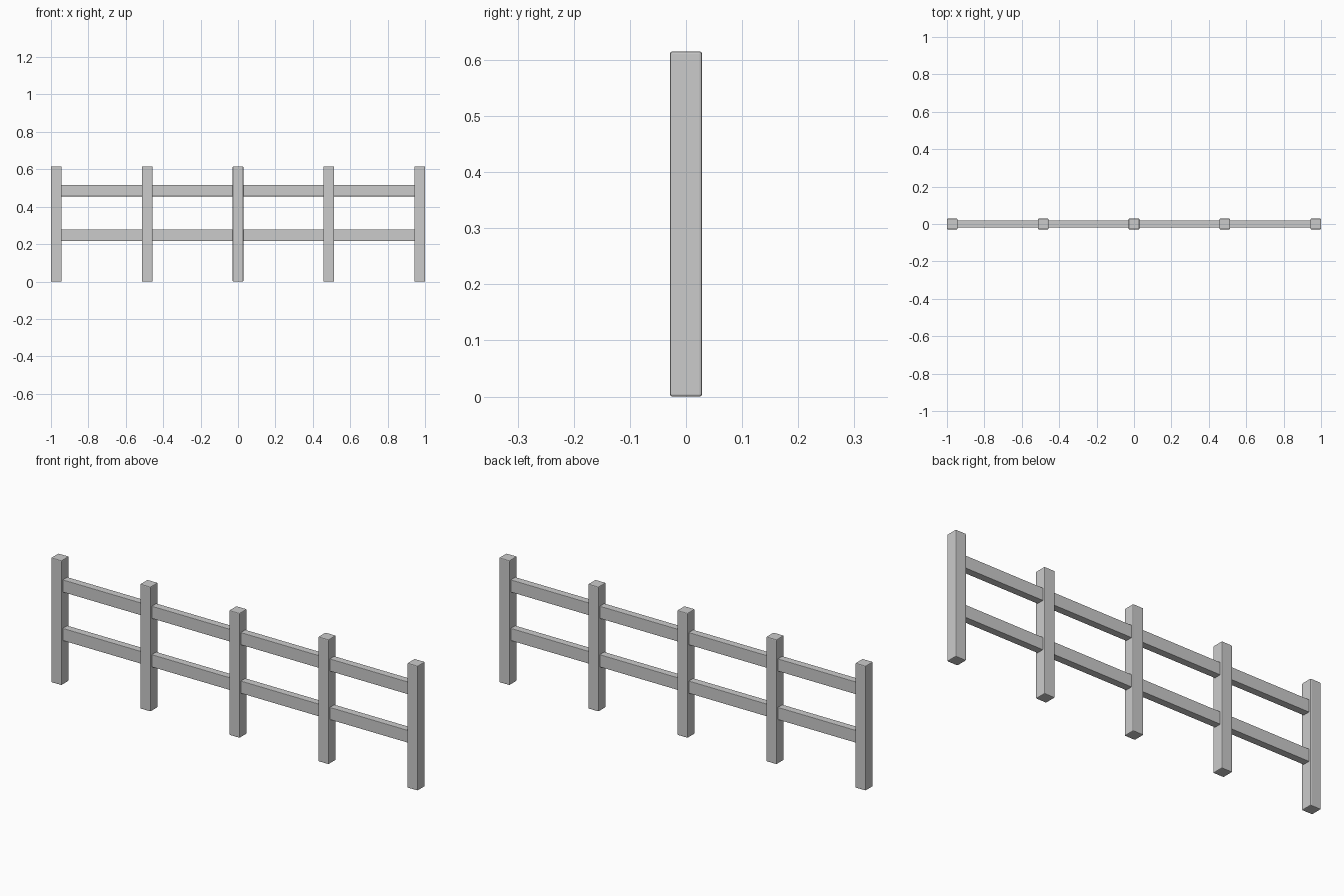
import bpy

if "Cube" in bpy.data.objects:
    bpy.data.objects.remove(bpy.data.objects["Cube"])

grey = bpy.data.materials.new("grey paint")
grey.diffuse_color = (0.6, 0.6, 0.6, 1)
grey.use_nodes = True
grey.node_tree.nodes["Principled BSDF"].inputs["Base Color"].default_value = grey.diffuse_color


def beam(name, center, size, bevel):
    """Box with slightly chamfered edges."""
    bpy.ops.mesh.primitive_cube_add(size=1, location=center)
    ob = bpy.context.object
    ob.name = name
    ob.scale = size
    bpy.ops.object.transform_apply(location=False, rotation=False, scale=True)
    mod = ob.modifiers.new("edge", 'BEVEL')
    mod.width = bevel
    mod.segments = 2
    ob.data.materials.append(grey)
    return ob


POST_W, POST_H = 0.057, 0.615
SPACING = (2 - POST_W) / 4

# Five evenly spaced square posts
for i in range(5):
    beam("post", ((i - 2) * SPACING, 0, POST_H / 2), (POST_W, POST_W, POST_H), 0.004)

# Two rails between each pair of posts
for i in range(4):
    for z in (0.247, 0.486):
        beam("rail", ((i - 1.5) * SPACING, 0, z),
             (SPACING - POST_W + 0.004, 0.036, 0.061), 0.002)
